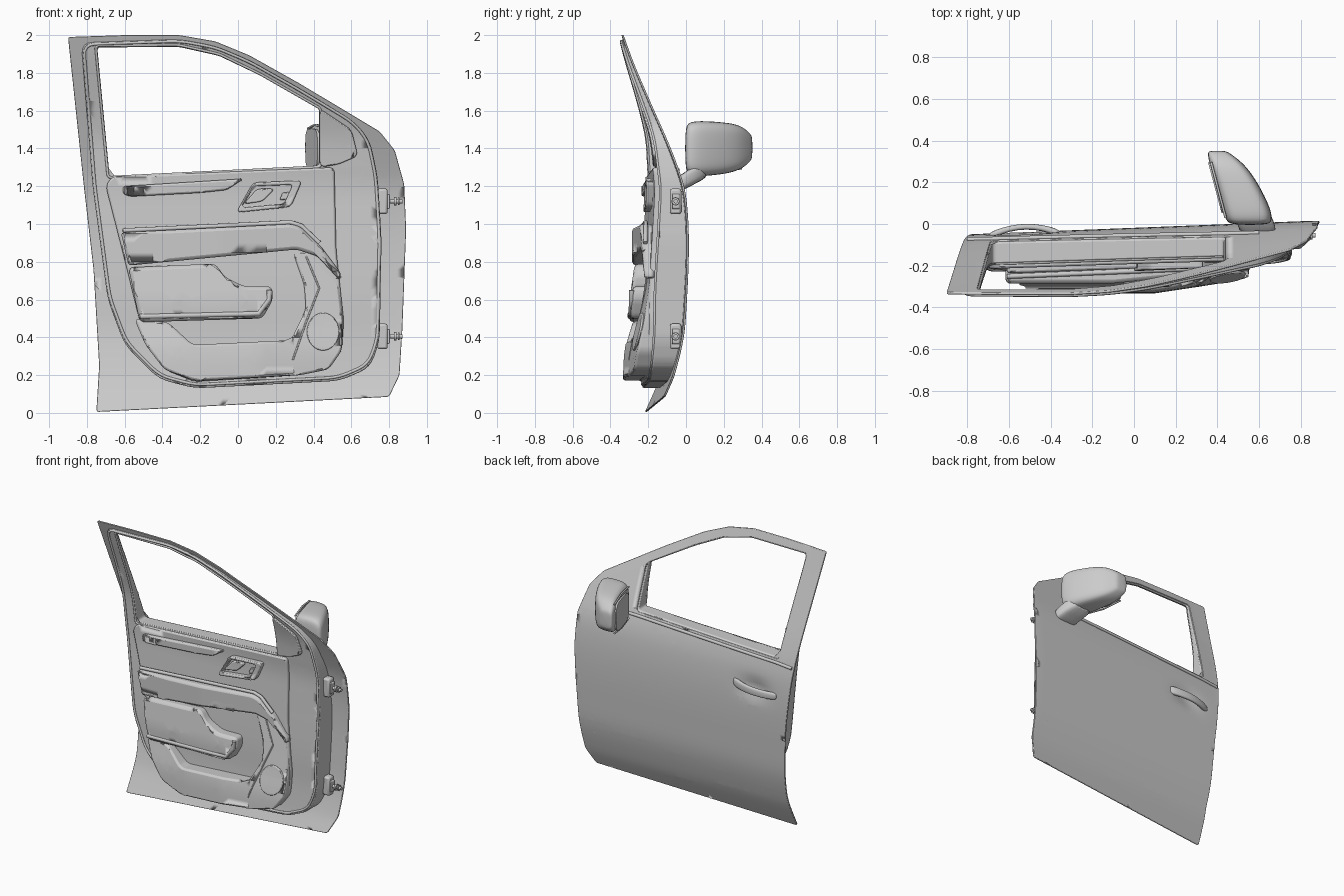
import bpy, bmesh, math
from mathutils import Vector

if "Cube" in bpy.data.objects:
    bpy.data.objects.remove(bpy.data.objects["Cube"])


def interp(table, t):
    """Smooth interpolation through (t, value) pairs."""
    t = min(max(t, table[0][0]), table[-1][0])
    n = len(table)
    i = next((k for k in range(n - 1) if t <= table[k + 1][0]), n - 2)

    def slope(k):
        a, b = table[max(k - 1, 0)], table[min(k + 1, n - 1)]
        return (b[1] - a[1]) / (b[0] - a[0])
    (t0, v0), (t1, v1) = table[i], table[i + 1]
    h = t1 - t0
    s = (t - t0) / h
    return ((2*s**3 - 3*s*s + 1) * v0 + (s**3 - 2*s*s + s) * h * slope(i)
            + (3*s*s - 2*s**3) * v1 + (s**3 - s*s) * h * slope(i + 1))


# Door surfaces, each giving y at (x, z)
BODY = [(0, -.145), (.1, -.1), (.2, -.06), (.4, -.012), (.6, .005), (.85, .015), (1.05, .01),
        (1.2, -.01), (1.35, -.06), (1.5, -.12), (1.7, -.205), (1.85, -.27), (2, -.33)]
DEPTH = [(.1, .1), (.4, .15), (.7, .165), (1, .15), (1.25, .11), (1.5, .055), (2, .02)]
LOWER = [(.15, -.335), (.33, -.325), (.49, -.29), (.85, -.23)]


def body(x, z):
    return interp(BODY, z) - .065 * min(max((.85 - x) / 1.65, 0), 1) * min(max((2 - z) / .8, 0), 1)


def skin(x, z):  # with the finger hollow behind the handle
    return body(x, z) - .028 * math.exp(-((x + .52) / .1)**2 - ((z - 1) / .06)**2)


def inner(x, z):
    return body(x, z) - interp(DEPTH, z)


def trim(x, z):
    return inner(x, z) - .025


def lower(x, z):
    return interp(LOWER, z) + .15 * max(0, x - .1) + .05 * max(0, -x - .2)


def off(f, d):
    return lambda x, z: f(x, z) + d


def rnd(pts, r=.03, n=4):
    """Outline with rounded corners."""
    out = []
    for i, p in enumerate(pts):
        p, a, b = Vector(p), Vector(pts[i - 1]), Vector(pts[(i + 1) % len(pts)])
        p0 = p + (a - p) * min(r / (a - p).length, .45)
        p1 = p + (b - p) * min(r / (b - p).length, .45)
        for k in range(n + 1):
            s = k / n
            out.append(p0 * (1 - s)**2 + p * 2 * s * (1 - s) + p1 * s * s)
    return out


def add(name, bm, bevel=0, subsurf=0, angle=35):
    bmesh.ops.recalc_face_normals(bm, faces=bm.faces[:])
    me = bpy.data.meshes.new(name)
    bm.to_mesh(me)
    bm.free()
    ob = bpy.data.objects.new(name, me)
    bpy.context.collection.objects.link(ob)
    if bevel:
        m = ob.modifiers.new("bevel", 'BEVEL')
        m.width, m.segments, m.limit_method, m.angle_limit = bevel, 2, 'ANGLE', math.radians(50)
        m.use_clamp_overlap = False
    if subsurf:
        m = ob.modifiers.new("subsurf", 'SUBSURF')
        m.levels = m.render_levels = subsurf
    bpy.ops.object.select_all(action='DESELECT')
    ob.select_set(True)
    bpy.context.view_layer.objects.active = ob
    bpy.ops.object.shade_smooth_by_angle(angle=math.radians(angle))
    return ob


def plate(name, loops, front, back, bevel=.005, step=.05):
    """Fill xz outlines, cut into a grid and bend both sides onto surfaces."""
    bm = bmesh.new()
    for loop in loops:
        vs = [bm.verts.new((p[0], 0, p[1])) for p in loop]
        for i in range(len(vs)):
            bm.edges.new((vs[i - 1], vs[i]))
    bmesh.ops.remove_doubles(bm, verts=bm.verts[:], dist=.003)
    bmesh.ops.triangle_fill(bm, use_beauty=True, edges=bm.edges[:], normal=(0, -1, 0))
    for axis in (0, 2):
        no = [0, 0, 0]
        no[axis] = 1
        for k in range(-20, 42):
            bmesh.ops.bisect_plane(bm, geom=bm.verts[:] + bm.edges[:] + bm.faces[:], dist=1e-5,
                                   plane_co=[c * k * step for c in no], plane_no=no)

    def on_grid(e):
        a, b = (v.co for v in e.verts)
        return any(abs(a[i] - b[i]) < 1e-4 and abs(a[i] / step - round(a[i] / step)) < 2e-3 for i in (0, 2))
    bmesh.ops.dissolve_edges(bm, edges=[e for e in bm.edges if len(e.link_faces) == 2 and not on_grid(e)],
                             use_verts=False)
    near = bm.verts[:]
    res = bmesh.ops.extrude_face_region(bm, geom=bm.faces[:], use_keep_orig=True)
    for v in near:
        v.co.y = front(v.co.x, v.co.z)
    for v in res['geom']:
        if isinstance(v, bmesh.types.BMVert):
            v.co.y = back(v.co.x, v.co.z)
    return add(name, bm, bevel)


def tube(name, pts, surf, r, cyclic=True):
    path = []
    for i in range(len(pts) if cyclic else len(pts) - 1):
        a, b = Vector(pts[i]), Vector(pts[(i + 1) % len(pts)])
        n = max(1, int((b - a).length / .05))
        path += [a.lerp(b, k / n) for k in range(n)]
    if not cyclic:
        path.append(Vector(pts[-1]))
    cu = bpy.data.curves.new(name, 'CURVE')
    cu.dimensions, cu.bevel_depth, cu.bevel_resolution, cu.use_fill_caps = '3D', r, 2, True
    sp = cu.splines.new('POLY')
    sp.points.add(len(path) - 1)
    sp.use_cyclic_u = cyclic
    for q, p in zip(sp.points, path):
        q.co = (p.x, surf(p.x, p.y), p.y, 1)
    bpy.context.collection.objects.link(bpy.data.objects.new(name, cu))


def loft(name, sections, axis, power=.5, subsurf=1):
    """Skin rounded-box sections (pos, a0, a1, z0, z1) placed along x or y."""
    bm = bmesh.new()
    rings = []
    for pos, a0, a1, z0, z1 in sections:
        ring = []
        for k in range(20):
            c, s = math.cos(k * math.tau / 20), math.sin(k * math.tau / 20)
            a = (a0 + a1) / 2 + (a1 - a0) / 2 * math.copysign(abs(c)**power, c)
            z = (z0 + z1) / 2 + (z1 - z0) / 2 * math.copysign(abs(s)**power, s)
            ring.append(bm.verts.new((pos, a, z) if axis == 'x' else (a, pos, z)))
        rings.append(ring)
    for r0, r1 in zip(rings, rings[1:]):
        for k in range(20):
            bm.faces.new((r0[k - 1], r0[k], r1[k], r1[k - 1]))
    bm.faces.new(rings[0])
    bm.faces.new(rings[-1])
    return add(name, bm, subsurf=subsurf, angle=50)


# Outer skin, inner shell and window frame
outline = [(-.75, .005), (.8, .085), (.855, .2), (.87, .44), (.89, .97), (.88, 1.21), (.83, 1.39),
           (.75, 1.49), (.326, 1.744), (.06, 1.893), (-.12, 1.967), (-.31, 2), (-.6, 2), (-.9, 1.99),
           (-.815, 1.19), (-.765, .76), (-.735, .25)]
window = [(-.745, 1.935), (-.68, 1.255), (.43, 1.31), (.43, 1.61), (.11, 1.79), (-.1, 1.89), (-.31, 1.937)]
shell = [(-.83, 1.96), (-.31, 1.978), (-.12, 1.943), (.06, 1.867), (.33, 1.715), (.62, 1.54), (.7, 1.44),
         (.74, 1.25), (.76, .92), (.75, .38), (.7, .24), (.54, .17), (-.23, .13), (-.42, .18), (-.6, .36),
         (-.69, .6), (-.77, 1.2)]
wide = [(-.15 + (x + .15) * 1.015, 1.59 + (z - 1.59) * 1.03) for x, z in window]
plate("outer_skin", [rnd(outline, .015), rnd(wide, .02)], off(skin, -.012), skin, .003, .04)
plate("inner_shell", [rnd(shell, .06), rnd(window, .02)], inner, off(skin, -.006), .008)
tube("door_seal", rnd([(x * .985, z * .985 + .02) for x, z in shell], .06), off(inner, -.002), .008)
tube("window_seal", rnd(wide, .02), off(inner, -.001), .007)
tube("belt_moulding", [(-.8, 1.21), (-.68, 1.222), (.43, 1.28), (.6, 1.285)], off(body, .002), .011, False)
plate("mirror_sail", [rnd([(.435, 1.61), (.6, 1.5), (.635, 1.36), (.53, 1.315), (.435, 1.3)], .03)],
      off(inner, -.02), inner, .006)

# Interior trim
plate("trim_panel", [rnd([(-.67, 1.25), (.51, 1.3), (.52, .86), (.56, .49), (.55, .33), (.48, .23), (.33, .2),
      (-.23, .165), (-.39, .23), (-.49, .36), (-.6, .81), (-.7, 1.2)])], trim, off(inner, .02), .01)
plate("lower_trim", [rnd([(-.55, .5), (-.37, .48), (-.24, .36), (.28, .385), (.36, .55), (.35, .68), (.29, .85),
      (.42, .85), (.53, .72), (.555, .49), (.55, .33), (.48, .23), (.33, .2), (-.23, .17), (-.39, .23),
      (-.49, .36)])], lower, inner, .012)
plate("armrest", [rnd([(-.62, .955), (.28, 1), (.33, .985), (.44, .88), (.545, .74), (.54, .7), (.42, .83),
      (.31, .865), (-.58, .78)], .02)], lambda x, z: -.285 + .1 * max(0, x + .1), inner, .018)
tube("armrest_piping", [(-.61, .965), (.28, 1.008), (.335, .99), (.43, .9)], off(trim, -.03), .012, False)
plate("door_pull", [rnd([(-.58, .77), (-.12, .79), (-.07, .72), (.03, .67), (.18, .67), (.185, .6), (.13, .5),
      (-.52, .48)])], lambda x, z: -.30 + .15 * max(0, z - .6) + .05 * max(0, x), inner, .02)
tube("pull_lip", [(-.52, .51), (.11, .525), (.165, .6), (.17, .65)], lambda x, z: -.296 + .05 * max(0, x), .014, False)
plate("upper_ledge", [rnd([(-.61, 1.2), (.03, 1.24), (-.06, 1.18), (-.2, 1.165), (-.57, 1.145), (-.61, 1.16)],
      .02)], off(trim, -.025), inner, .01)
plate("speaker_cover", [[(.45 + .085 * math.cos(k * math.tau / 32), .43 + .1 * math.sin(k * math.tau / 32))
      for k in range(32)]], off(lower, -.01), off(lower, .02), .004)
tube("speaker_crease", [(.29, .28), (.36, .48), (.43, .66), (.36, .83)], off(lower, .001), .005, False)

# Inside release handle
bezel = [(.08, 1.22), (.34, 1.23), (.28, 1.09), (-.01, 1.06)]
hole = [(.15 + (x - .16) * .78, 1.15 + (z - 1.15) * .72) for x, z in bezel]
plate("release_bezel", [rnd(bezel), rnd(hole, .02)], off(trim, -.035), inner, .007)
plate("release_lever", [rnd([(.03, 1.105), (.13, 1.12), (.19, 1.18), (.17, 1.19), (.1, 1.185)], .02)],
      off(trim, -.022), inner, .006)
plate("lock_button", [rnd([(.22, 1.125), (.26, 1.13), (.275, 1.17), (.235, 1.165)], .01)],
      off(trim, -.018), inner, .004)

# Outside pull handle
loft("outer_handle", [(-.7, -.075, -.045, .965, 1.005), (-.66, -.06, -.026, .96, 1.012),
     (-.6, -.035, -.008, .965, 1.018), (-.52, -.024, .004, .97, 1.025), (-.44, -.032, -.004, .975, 1.032),
     (-.38, -.055, -.018, .98, 1.042), (-.345, -.07, -.04, .99, 1.04)], 'x', .7)

# Wing mirror
loft("mirror_housing", [(-.005, .47, .645, 1.29, 1.51), (.015, .44, .664, 1.255, 1.54),
     (.07, .425, .66, 1.25, 1.548), (.2, .388, .595, 1.262, 1.54), (.29, .362, .53, 1.285, 1.525),
     (.34, .352, .46, 1.33, 1.48), (.352, .36, .44, 1.35, 1.46)], 'y', .5, 2)
loft("mirror_stalk", [(-.05, .51, .685, 1.175, 1.25), (-.01, .5, .68, 1.18, 1.27), (.04, .48, .66, 1.21, 1.31),
     (.12, .45, .62, 1.245, 1.34)], 'y')
glass = loft("mirror_glass", [(-.006, -.125, .125, -.105, .105), (.006, -.125, .125, -.105, .105)], 'x', .5, 0)
glass.location, glass.rotation_euler = (.394, .175, 1.4), (0, 0, math.radians(15))
for k, s in enumerate((1, -1)):
    tube("mirror_rim_" + ("top", "bottom")[k], [(.44, 1.4 + s * .115), (.405, 1.4 + s * .125), (.37, 1.4 + s * .105)],
         lambda x, z: .03 + (.44 - x) * 3.8, .006, False)

# Hinges with bolts
for label, z in (("upper", 1.12), ("lower", .405)):
    bm = bmesh.new()
    bmesh.ops.create_cube(bm, size=1)
    for v in bm.verts:
        v.co = (.765 + v.co.x * .055, -.055 + v.co.y * .06, z + v.co.z * .135)
    add(label + "_hinge", bm, .012)
    plate(label + "_hinge_knuckle", [rnd([(.78, z - .04), (.805, z - .04), (.805, z + .04), (.78, z + .04)], .01)],
          lambda x, zz: -.075, lambda x, zz: -.035, .004)
    for part, r, x0, x1 in (("bolt", .011, .78, .872), ("collar", .022, .825, .838), ("nut", .02, .848, .856)):
        bpy.ops.mesh.primitive_cylinder_add(vertices=16, radius=r, depth=x1 - x0,
                                            location=((x0 + x1) / 2, -.055, z), rotation=(0, math.pi / 2, 0))
        bpy.context.object.name = label + "_hinge_" + part
        bpy.ops.object.shade_smooth_by_angle(angle=math.radians(35))
